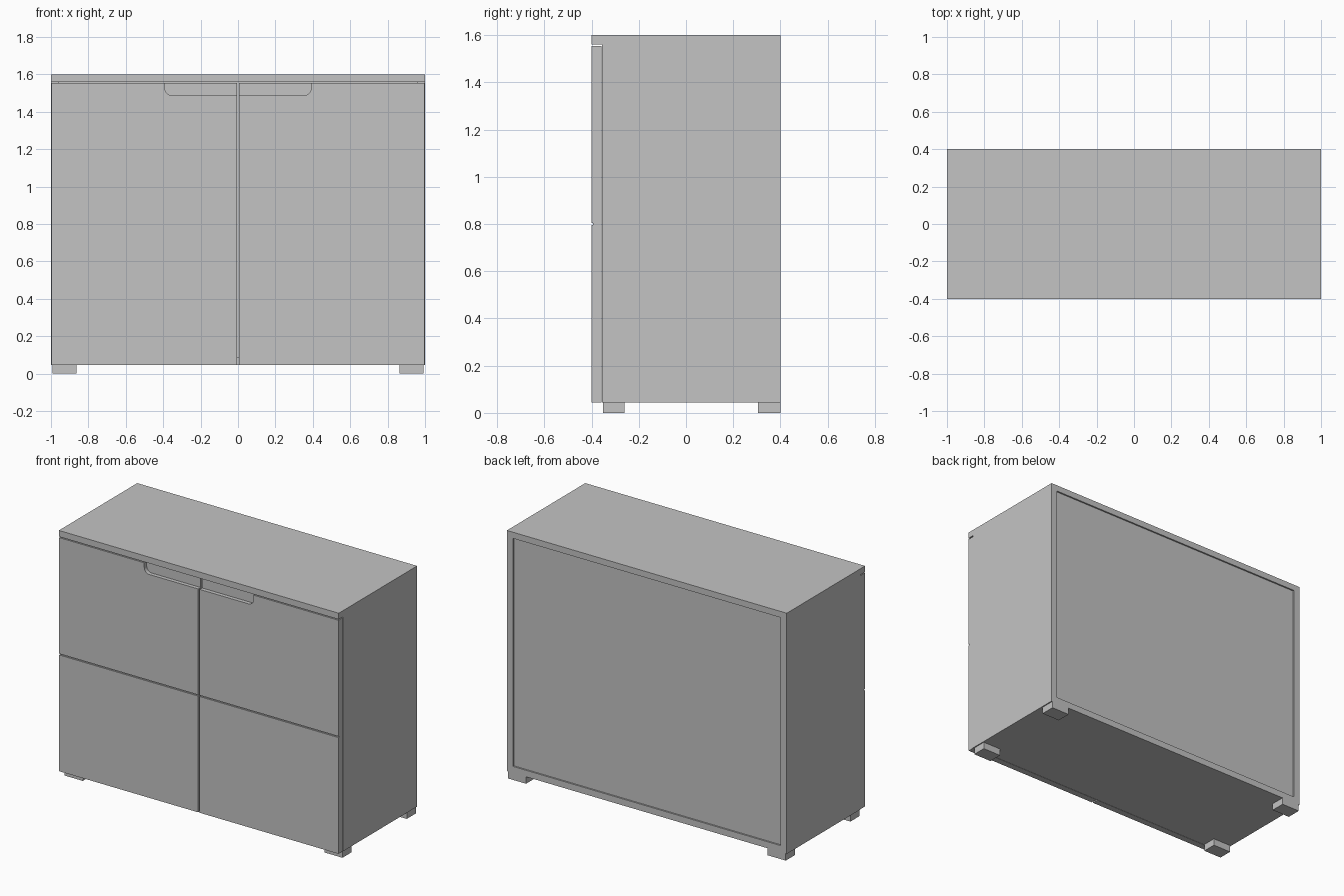
import bpy, bmesh, math

if "Cube" in bpy.data.objects:
    bpy.data.objects.remove(bpy.data.objects["Cube"])

grey = bpy.data.materials.new("light_grey")
grey.diffuse_color = (0.55, 0.55, 0.55, 1)
grey.use_nodes = True
grey.node_tree.nodes["Principled BSDF"].inputs["Base Color"].default_value = grey.diffuse_color


def finish(name, bm):
    bmesh.ops.recalc_face_normals(bm, faces=bm.faces)
    me = bpy.data.meshes.new(name)
    bm.to_mesh(me)
    bm.free()
    me.materials.append(grey)
    ob = bpy.data.objects.new(name, me)
    bpy.context.collection.objects.link(ob)
    return ob


def box(name, x, y, z):
    bm = bmesh.new()
    bmesh.ops.create_cube(bm, size=1)
    for v in bm.verts:
        v.co = [lo + (c + 0.5) * (hi - lo) for c, (lo, hi) in zip(v.co, (x, y, z))]
    return finish(name, bm)


def span(a, b, s):
    return tuple(sorted((a * s, b * s)))


def cut(ob, cutter):
    m = ob.modifiers.new("cut", 'BOOLEAN')
    m.operation, m.solver, m.object = 'DIFFERENCE', 'EXACT', cutter
    bpy.context.view_layer.objects.active = ob
    bpy.ops.object.modifier_apply(modifier=m.name)


# Carcass
box("top_panel", (-1, 1), (-0.4, 0.4), (1.56, 1.6))
box("bottom_panel", (-1, 1), (-0.355, 0.4), (0.045, 0.087))
box("back_panel", (-0.957, 0.957), (0.37, 0.39), (0.087, 1.56))
for s, side in ((-1, "left"), (1, "right")):
    box(side + "_side_panel", span(0.957, 1, s), (-0.355, 0.4), (0.087, 1.56))
    # Feet
    for end, y in (("front", (-0.352, -0.26)), ("back", (0.305, 0.4))):
        box(f"{side}_{end}_foot", span(0.863, 0.993, s), y, (0, 0.045))

# Cutter for the finger recess: rounded lower corners, open at the door top
half, low, high, r = 0.39, 1.488, 1.60, 0.035
pts = [(-half, high)]
for cx, start in ((-half + r, 180), (half - r, 270)):
    for i in range(9):
        a = math.radians(start + 90 * i / 8)
        pts.append((cx + r * math.cos(a), low + r + r * math.sin(a)))
pts.append((half, high))
bm = bmesh.new()
face = bm.faces.new([bm.verts.new((x, -0.45, z)) for x, z in pts])
ext = bmesh.ops.extrude_face_region(bm, geom=[face])
bmesh.ops.translate(bm, vec=(0, 0.075, 0),
                    verts=[g for g in ext["geom"] if isinstance(g, bmesh.types.BMVert)])
recess = finish("recess_cutter", bm)

# Cutter for the horizontal groove
groove = box("groove_cutter", (-1.1, 1.1), (-0.45, -0.393), (0.796, 0.804))

# Doors
for s, side in ((-1, "left"), (1, "right")):
    door = box(side + "_door", span(0.005, 0.998, s), (-0.4, -0.357), (0.045, 1.554))
    cut(door, recess)
    cut(door, groove)

for cutter in (recess, groove):
    bpy.data.objects.remove(cutter)
